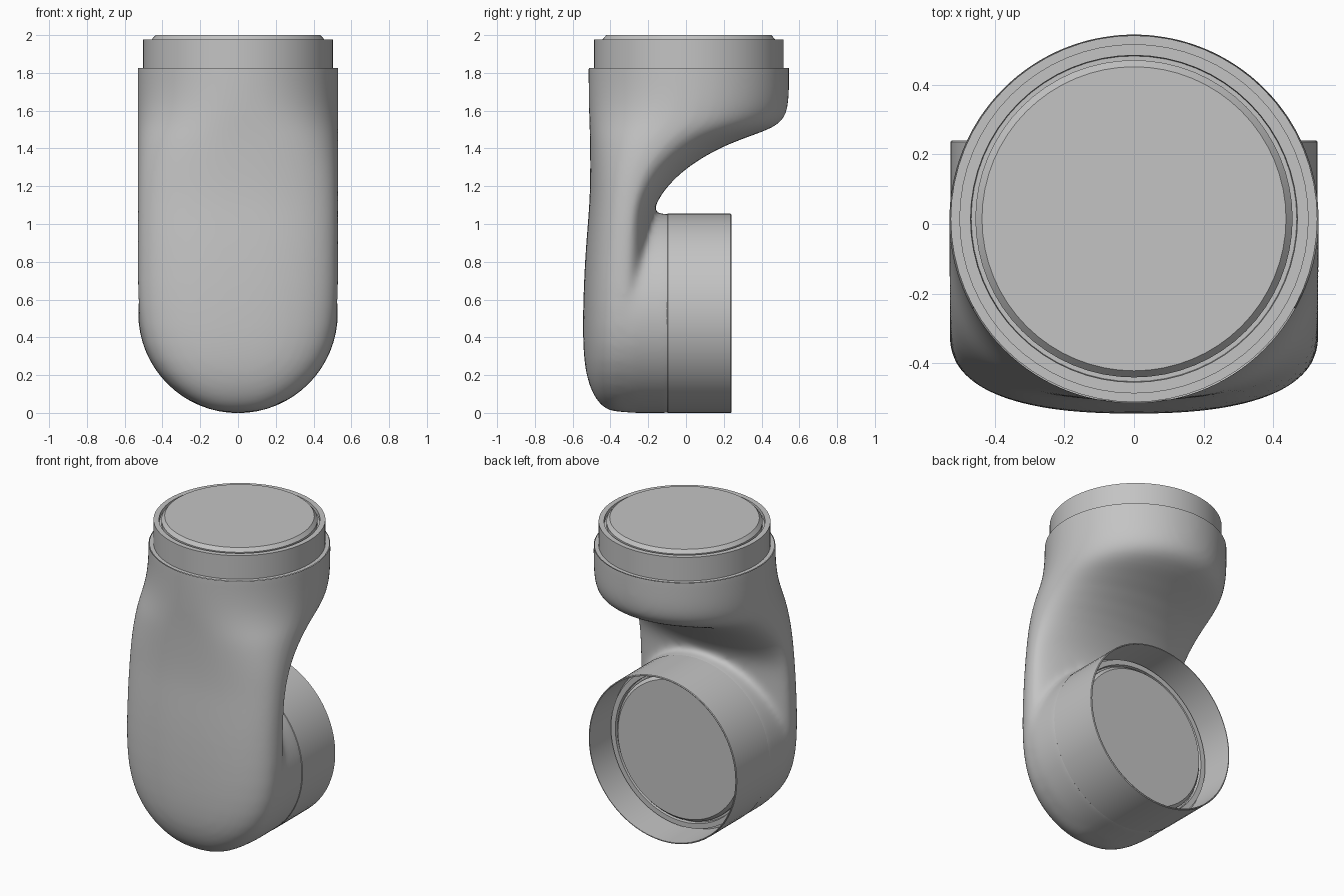
import bpy, bmesh, math
from mathutils import Matrix, Vector

cube = bpy.data.objects.get("Cube")
if cube:
    bpy.data.objects.remove(cube, do_unlink=True)

RADIUS = 0.527          # both joints
LOW_Z = 0.527           # centre height of the rear facing joint
TOP_Y = 0.015           # centre of the upward facing joint
SEGMENTS = 64

grey = bpy.data.materials.new("light_grey")
grey.use_nodes = True
color = (0.55, 0.55, 0.55, 1)
grey.diffuse_color = color
grey.node_tree.nodes["Principled BSDF"].inputs["Base Color"].default_value = color


def make_object(name, bm):
    bmesh.ops.recalc_face_normals(bm, faces=bm.faces)
    mesh = bpy.data.meshes.new(name)
    bm.to_mesh(mesh)
    bm.free()
    mesh.materials.append(grey)
    obj = bpy.data.objects.new(name, mesh)
    bpy.context.collection.objects.link(obj)
    return obj


def bake(obj):
    graph = bpy.context.evaluated_depsgraph_get()
    graph.update()
    mesh = bpy.data.meshes.new_from_object(obj.evaluated_get(graph))
    obj.modifiers.clear()
    obj.data = mesh


def shade(obj, degrees=30):
    bpy.ops.object.select_all(action="DESELECT")
    obj.select_set(True)
    bpy.context.view_layer.objects.active = obj
    bpy.ops.object.shade_smooth_by_angle(angle=math.radians(degrees))


def lathe(name, profile, matrix):
    bm = bmesh.new()
    verts = [bm.verts.new((r, 0, h)) for r, h in profile]
    edges = [bm.edges.new(pair) for pair in zip(verts, verts[1:])]
    bmesh.ops.spin(bm, geom=verts + edges, cent=(0, 0, 0), axis=(0, 0, 1),
                   angle=math.tau, steps=SEGMENTS, use_duplicate=False)
    bmesh.ops.remove_doubles(bm, verts=bm.verts, dist=0.0005)
    bm.transform(matrix)
    obj = make_object(name, bm)
    shade(obj)
    return obj


def backward(y):
    return Matrix.Translation((0, y, LOW_Z)) @ Matrix.Rotation(-math.pi / 2, 4, "X")


def power(value, exponent):
    return math.copysign(abs(value) ** (2 / exponent), value)


# Body: horizontal sections, each two half ellipses (height, front, middle, back);
# the front half is squarer below the neck
sections = [
    (0.003, -0.38, -0.31, -0.15), (0.02, -0.43, -0.32, -0.15),
    (0.08, -0.488, -0.32, -0.15), (0.2, -0.532, -0.32, -0.15),
    (0.35, -0.546, -0.32, -0.15), (0.55, -0.546, -0.32, -0.16),
    (0.8, -0.536, -0.315, -0.17), (1, -0.52, -0.3, -0.18),
    (1.1, -0.512, -0.285, -0.17), (1.2, -0.508, -0.265, -0.1),
    (1.3, -0.507, -0.23, 0), (1.42, -0.508, -0.15, 0.2),
    (1.49, -0.51, -0.08, 0.42), (1.54, -0.512, -0.03, 0.52),
    (1.63, -0.515, 0.01, 0.546), (1.75, -0.517, TOP_Y, 0.546),
    (1.86, -0.517, TOP_Y, 0.546), (1.95, -0.517, TOP_Y, 0.546),
]
bm = bmesh.new()
rings = []
for z, front, middle, back in sections:
    drop = max(LOW_Z - z, 0)
    width = math.sqrt((RADIUS + 0.005) ** 2 - drop ** 2)
    square = 2 + 0.5 * min(max((1.68 - z) / 0.25, 0), 1)
    ring = []
    for i in range(SEGMENTS):
        a = math.tau * i / SEGMENTS
        c, s = math.cos(a), math.sin(a)
        if s < -0.0001:
            c, s = power(c, square), power(s, square)
        reach = back - middle if s > 0 else middle - front
        ring.append(bm.verts.new((width * c, middle + reach * s, z)))
    rings.append(ring)
for low, high in zip(rings, rings[1:]):
    for i in range(SEGMENTS):
        j = (i + 1) % SEGMENTS
        bm.faces.new((low[i], low[j], high[j], high[i]))
bm.faces.new(rings[0])
bm.faces.new(rings[-1])
body = make_object("link_body", bm)
body.modifiers.new("rounding", "SUBSURF").levels = 1
bake(body)

# Merge the rear joint stub into the body and blend the seam
bm = bmesh.new()
bm.from_mesh(body.data)
bmesh.ops.create_cone(bm, cap_ends=True, segments=SEGMENTS * 2, radius1=RADIUS, radius2=RADIUS,
                      depth=0.24, matrix=Matrix.Translation((0, -0.18, LOW_Z))
                      @ Matrix.Rotation(math.pi / 2, 4, "X"))
bm.to_mesh(body.data)
bm.free()
remesh = body.modifiers.new("merge", "REMESH")
remesh.mode = "VOXEL"
remesh.voxel_size = 0.016
blend = body.modifiers.new("blend", "SMOOTH")
blend.factor = 0.5
blend.iterations = 24
bake(body)

# Trim the top flat under the collar
bm = bmesh.new()
bm.from_mesh(body.data)
bmesh.ops.bisect_plane(bm, geom=bm.verts[:] + bm.edges[:] + bm.faces[:], dist=0.0001,
                       plane_co=Vector((0, 0, 1.826)), plane_no=Vector((0, 0, 1)),
                       clear_outer=True)
bm.to_mesh(body.data)
bm.free()
shade(body, 60)

# Joint caps: collar, narrow groove and bevelled disc
cap = [(0.502, -0.174), (0.502, -0.022), (0.47, -0.022), (0.468, -0.045),
       (0.456, -0.045), (0.456, -0.022), (0.437, 0), (0, 0)]
lathe("top_joint_cap", [(RADIUS, -0.174)] + cap, Matrix.Translation((0, TOP_Y, 2)))
lathe("rear_joint_cap", cap, backward(0.07))

# Thin walled sleeve around the rear joint
sleeve = [(0.45, -0.34), (0.524, -0.34), (0.528, -0.336), (0.528, -0.004), (0.524, 0),
          (0.52, 0), (0.518, -0.23), (0.49, -0.23)]
lathe("rear_joint_sleeve", sleeve, backward(0.24))
